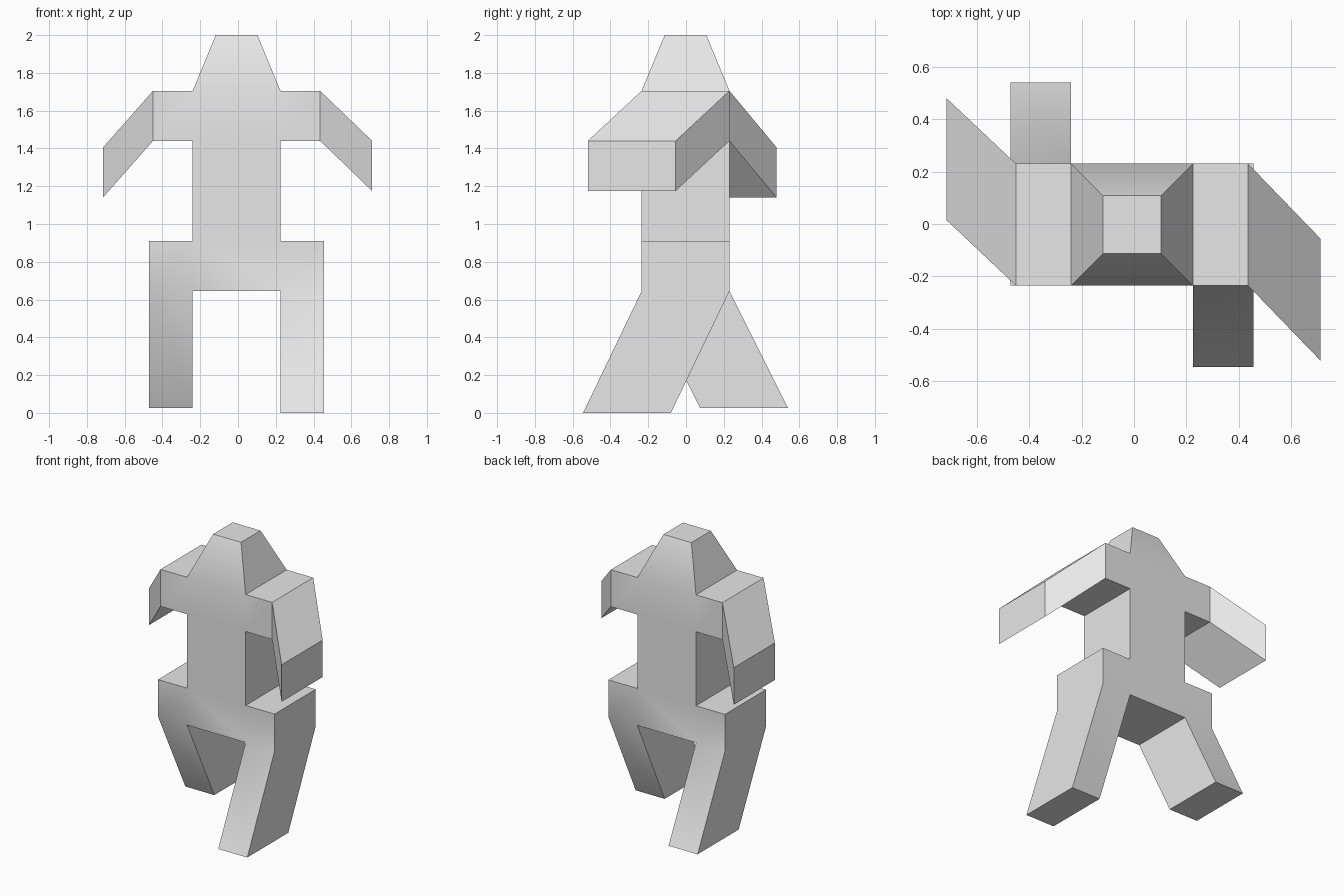
import bpy, bmesh, math
from mathutils import Vector

old = bpy.data.objects.get("Cube")
if old:
    bpy.data.objects.remove(old, do_unlink=True)

grey = bpy.data.materials.new("light grey")
grey.use_nodes = True
grey.diffuse_color = (0.8, 0.8, 0.8, 1)
grey.node_tree.nodes["Principled BSDF"].inputs["Base Color"].default_value = (0.8, 0.8, 0.8, 1)

bm = bmesh.new()


def extrude(face, offset):
    """Pull one face out by an offset and return the new end face."""
    end = bmesh.ops.extrude_discrete_faces(bm, faces=[face])["faces"][0]
    bmesh.ops.translate(bm, vec=Vector(offset), verts=end.verts)
    return end


def side_face(side, z):
    """Torso face looking left (+1) or right (-1) around a height."""
    return next(f for f in bm.faces
                if f.normal.x * side > 0.9 and abs(f.calc_center_median().z - z) < 0.05)


# Torso: pelvis, waist and chest stacked by extrusion
X0, X1, Y0, Y1 = -0.24, 0.225, -0.235, 0.23
HIP, HIP_TOP, ARMPIT, SHOULDER, CROWN = 0.645, 0.91, 1.44, 1.705, 2.0
base = [bm.verts.new((x, y, HIP)) for x, y in ((X0, Y0), (X1, Y0), (X1, Y1), (X0, Y1))]
top = bm.faces.new(base)
bottom = bm.faces.new([bm.verts.new(v.co) for v in reversed(base)])
for low, high in ((HIP, HIP_TOP), (HIP_TOP, ARMPIT), (ARMPIT, SHOULDER)):
    top = extrude(top, (0, 0, high - low))

# Tapered head
top = extrude(top, (0, 0, CROWN - SHOULDER))
centre = top.calc_center_median()
for v in top.verts:
    v.co.xy = centre.xy + (v.co.xy - centre.xy) * 0.475
bmesh.ops.remove_doubles(bm, verts=bm.verts[:], dist=0.001)
bmesh.ops.recalc_face_normals(bm, faces=bm.faces[:])
bm.normal_update()

# Arms and legs swing opposite ways: side, shoulder, arm, hip, leg
limbs = (
    (1, 0.21, (0.275, -0.285, -0.265), 0.23, (0, -0.31, -0.645)),
    (-1, 0.21, (-0.265, 0.25, -0.3), 0.23, (0, 0.31, -0.62)),
)
for side, shoulder, arm, hip, leg in limbs:
    end = extrude(side_face(side, (ARMPIT + SHOULDER) / 2), (side * shoulder, 0, 0))
    extrude(end, arm)
    end = extrude(side_face(side, (HIP + HIP_TOP) / 2), (side * hip, 0, 0))
    bm.normal_update()
    sole = next(f for f in bm.faces if f.normal.z < -0.9
                and abs(f.calc_center_median().z - HIP) < 0.01
                and f.calc_center_median().x * side > 0.3)
    extrude(sole, leg)
    bm.normal_update()

bmesh.ops.recalc_face_normals(bm, faces=bm.faces[:])
mesh = bpy.data.meshes.new("walking_figure")
bm.to_mesh(mesh)
bm.free()
mesh.materials.append(grey)
figure = bpy.data.objects.new("walking_figure", mesh)
bpy.context.collection.objects.link(figure)

# Gentle bends blend, hard corners stay crisp
bpy.ops.object.select_all(action="DESELECT")
figure.select_set(True)
bpy.context.view_layer.objects.active = figure
bpy.ops.object.shade_smooth_by_angle(angle=math.radians(30))
